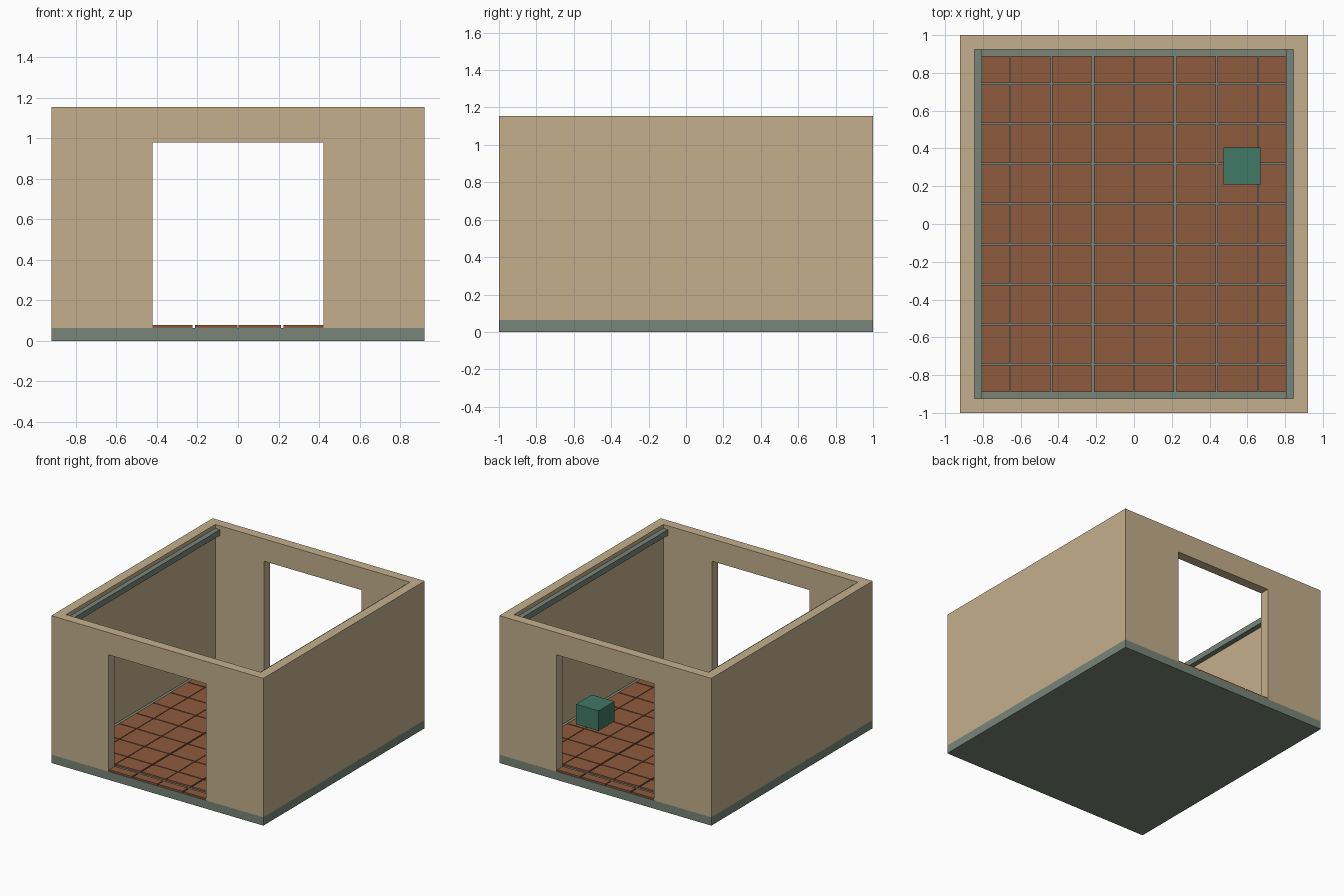
import bpy
import bmesh
from mathutils import Matrix, Vector

if "Cube" in bpy.data.objects:
    bpy.data.objects.remove(bpy.data.objects["Cube"])


def material(name, rgb):
    m = bpy.data.materials.new(name)
    lin = [((c / 255 + 0.055) / 1.055) ** 2.4 for c in rgb]
    m.diffuse_color = (*lin, 1)
    m.use_nodes = True
    m.node_tree.nodes["Principled BSDF"].inputs["Base Color"].default_value = m.diffuse_color
    return m


PLASTER = material("tan_plaster", (196, 175, 140))
STONE = material("grey_green_stone", (120, 133, 120))
TILE = material("terracotta", (143, 91, 62))
GREEN = material("deep_green", (64, 121, 102))


def boxes(name, mat, bounds):
    """One object made of boxes given as (x0, x1, y0, y1, z0, z1)."""
    bm = bmesh.new()
    for x0, x1, y0, y1, z0, z1 in bounds:
        centre = Vector((x0 + x1, y0 + y1, z0 + z1)) / 2
        size = Matrix.Diagonal((x1 - x0, y1 - y0, z1 - z0, 1))
        bmesh.ops.create_cube(bm, size=1, matrix=Matrix.Translation(centre) @ size)
    me = bpy.data.meshes.new(name)
    bm.to_mesh(me)
    bm.free()
    me.materials.append(mat)
    ob = bpy.data.objects.new(name, me)
    bpy.context.collection.objects.link(ob)


def mirrored(a, b, s):
    return (a, b) if s > 0 else (-b, -a)


X, Y, T = 0.92, 1.0, 0.075          # half width, half depth, wall thickness
FLOOR, TOP = 0.065, 1.155
DOOR, HEAD = 0.422, 0.98            # opening half width and top
XI, YI = X - T, Y - T

# Floor slab
boxes("foundation", STONE, [(-X, X, -Y, Y, 0, FLOOR)])

# Side walls with a ledge rail high on the inside
for s, side in ((-1, "left"), (1, "right")):
    boxes(side + "_wall", PLASTER, [(*mirrored(XI, X, s), -Y, Y, FLOOR, TOP)])
    boxes(side + "_rail", STONE, [(*mirrored(XI - 0.04, XI, s), -YI, YI, 1.08, 1.125)])

# End walls: two piers and a lintel around each opening
for s, end in ((-1, "front"), (1, "back")):
    ys = mirrored(YI, Y, s)
    for t, side in ((-1, "left"), (1, "right")):
        boxes(f"{end}_{side}_pier", PLASTER, [(*mirrored(DOOR, XI, t), *ys, FLOOR, TOP)])
    boxes(end + "_lintel", PLASTER, [(-DOOR, DOOR, *ys, HEAD, TOP)])

# Floor tiles, cut off at the border
PX, PY, BX, BY, TILE_TOP = 0.219, 0.2125, 0.81, 0.89, 0.078


def gap(i):
    return 0.006 if abs(i) == 1 else 0.003


def column(i, limit):
    return max(-limit, i * PX + gap(i)), min(limit, (i + 1) * PX - gap(i + 1))


tiles = []
for i in range(-4, 4):
    for j in range(-4, 5):
        y0 = max(-BY, (j - 0.5) * PY + 0.004)
        y1 = min(BY, (j + 0.5) * PY - 0.004)
        tiles.append((*column(i, BX), y0, y1, FLOOR, TILE_TOP))
boxes("floor_tiles", TILE, tiles)

# Tiles on the two thresholds
boxes("threshold_tiles", TILE,
      [(*column(i, DOOR), *mirrored(YI, Y - 0.005, s), FLOOR, TILE_TOP)
       for i in range(-2, 2) for s in (-1, 1)])

# Floating block
boxes("green_block", GREEN, [(0.475, 0.67, 0.21, 0.405, 0.142, 0.30)])
